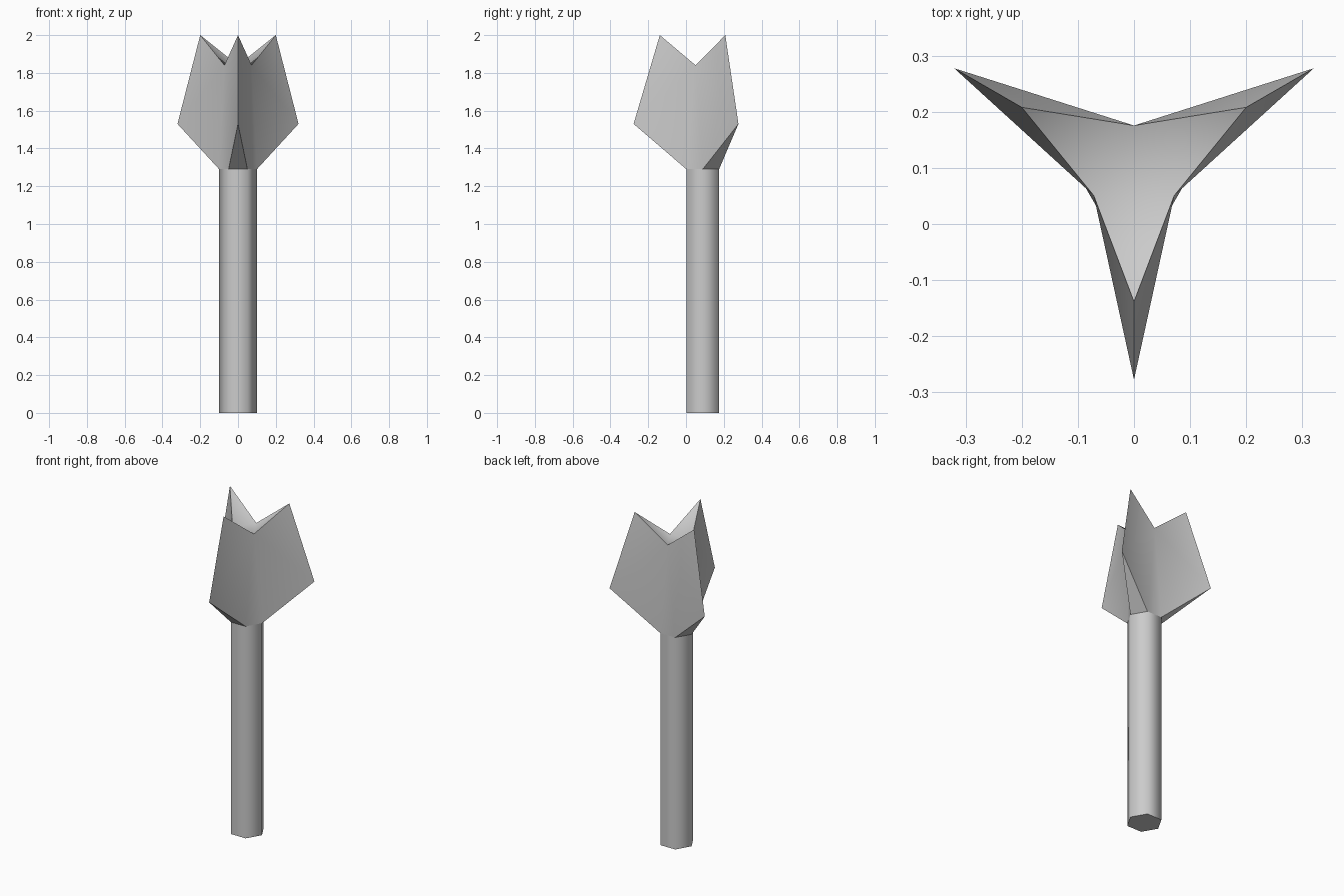
import bpy, math

if "Cube" in bpy.data.objects:
    bpy.data.objects.remove(bpy.data.objects["Cube"])

SIDE_Y = 0.0925          # axis of the three-pointed head
STEM_Y = 0.0885          # axis of the hexagonal stem
NECK = 1.29


def polar(radius, degrees, z, cy=SIDE_Y):
    a = math.radians(degrees)
    return (radius * math.cos(a), cy + radius * math.sin(a), z)


def make(name, verts, faces, angle):
    mesh = bpy.data.meshes.new(name)
    mesh.from_pydata(verts, [], faces)
    obj = bpy.data.objects.new(name, mesh)
    bpy.context.collection.objects.link(obj)
    bpy.ops.object.select_all(action='DESELECT')
    obj.select_set(True)
    bpy.context.view_layer.objects.active = obj
    bpy.ops.object.mode_set(mode='EDIT')
    bpy.ops.mesh.select_all(action='SELECT')
    bpy.ops.mesh.normals_make_consistent(inside=False)
    bpy.ops.object.mode_set(mode='OBJECT')
    bpy.ops.object.shade_smooth_by_angle(angle=math.radians(angle))
    return obj


# Hexagonal stem, closed below and open where the head grows out
ring = [polar(0.1, 60 * i, z, STEM_Y) for z in (0, NECK) for i in range(6)]
sides = [(i, (i + 1) % 6, 6 + (i + 1) % 6, 6 + i) for i in range(6)]
make("stem", ring, [tuple(range(5, -1, -1))] + sides, 65)

# Flower head: neck ring 0-5, outer points 6-8, upper points 9-11, valleys 12-14
petals = (30, 150, 270)
verts = ring[6:]
verts += [polar(0.37, a, 1.53) for a in petals]
verts += [polar(0.231, a, 2.0) for a in petals]
verts += [polar(0.083, a + 60, 1.84) for a in petals]
faces = [(12, 13, 14)]                        # middle of the cup
for k in range(3):
    n = (k + 1) % 3
    b0, b1, b2 = 2 * k, 2 * k + 1, (2 * k + 2) % 6
    valley, previous = 12 + k, 12 + (k + 2) % 3
    faces += [
        (b1, b0, 6 + k),                      # underside of the petal
        (b1, b2, valley),                     # wall between two petals
        (6 + k, b1, valley), (6 + k, valley, 9 + k),
        (b2, 6 + n, valley), (6 + n, 9 + n, valley),
        (9 + k, valley, previous),            # inside slope of the petal
    ]
make("flower_head", verts, faces, 50)
